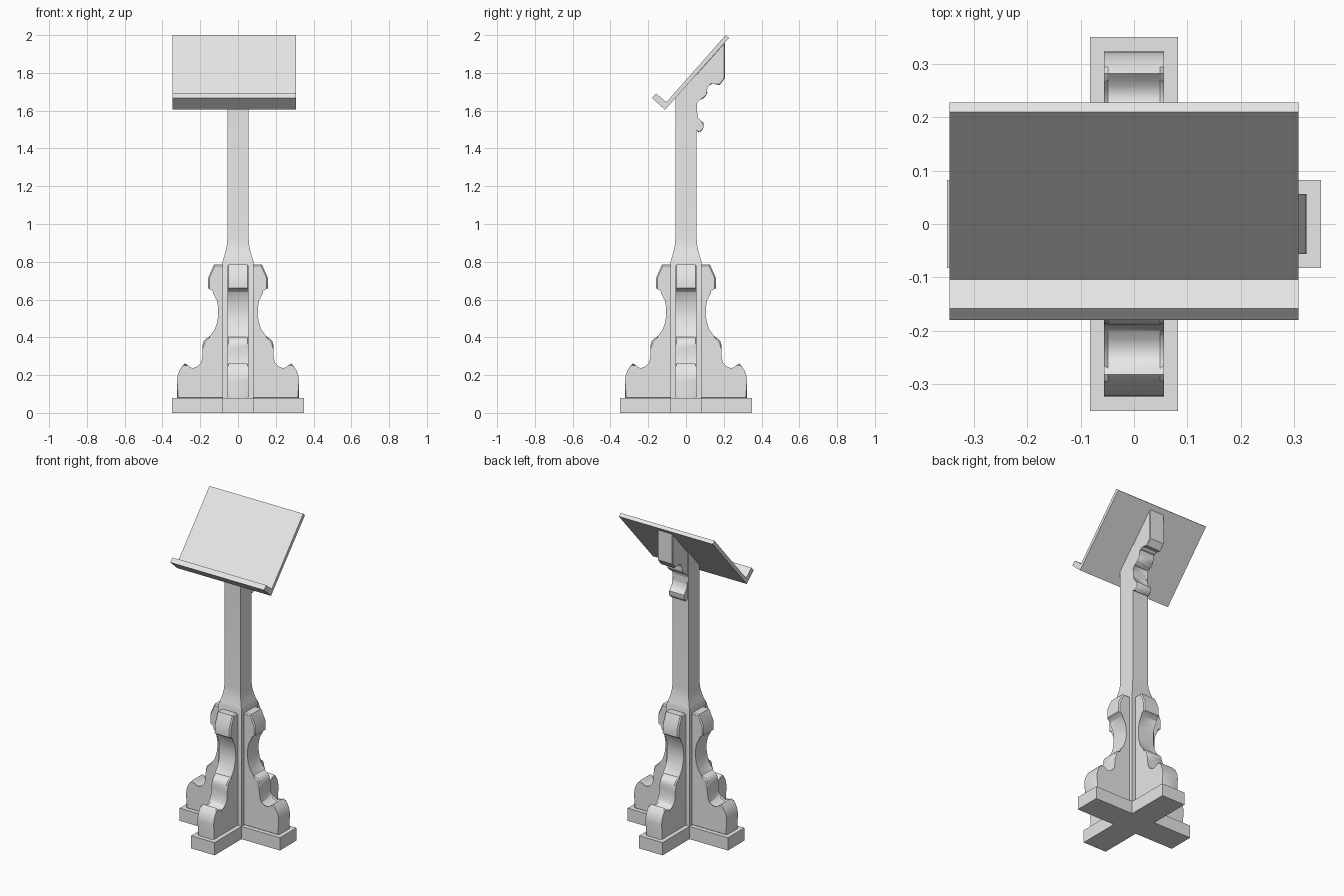
import bpy, bmesh, math
from mathutils import Vector, Matrix

cube = bpy.data.objects.get("Cube")
if cube:
    bpy.data.objects.remove(cube, do_unlink=True)

grey = bpy.data.materials.new("light grey")
grey.use_nodes = True
grey.diffuse_color = (0.8, 0.8, 0.8, 1)
grey.node_tree.nodes["Principled BSDF"].inputs["Base Color"].default_value = (0.8, 0.8, 0.8, 1)


def finish(name, bm):
    bmesh.ops.recalc_face_normals(bm, faces=bm.faces)
    mesh = bpy.data.meshes.new(name)
    bm.to_mesh(mesh)
    bm.free()
    mesh.materials.append(grey)
    obj = bpy.data.objects.new(name, mesh)
    bpy.context.collection.objects.link(obj)
    bpy.ops.object.select_all(action='DESELECT')
    bpy.context.view_layer.objects.active = obj
    obj.select_set(True)
    bpy.ops.object.shade_smooth_by_angle(angle=math.radians(32))
    return obj


def outline(points, steps=6):
    """Expand (u, v, sag) points; sag bows the segment ending there (positive is hollow)."""
    result = []
    for i, (u, v, sag) in enumerate(points):
        end = Vector((u, v))
        if sag:
            start = Vector(points[i - 1][:2])
            d = end - start
            mid = (start + end) / 2 + Vector((-d.y, d.x)) * sag * 2
            for k in range(1, steps):
                t = k / steps
                result.append(start * (1 - t) ** 2 + mid * 2 * t * (1 - t) + end * t ** 2)
        result.append(end)
    return result


def prism(name, profile, low, high, place, chamfer=0):
    """Extrude a profile from low to high; place maps (u, v, w) to x, y, z."""
    bm = bmesh.new()
    caps = [bm.faces.new([bm.verts.new(place(p[0], p[1], w)) for p in profile])
            for w in (low, high)]
    rims = [list(c.verts) for c in caps]
    n = len(profile)
    for i in range(n):
        j = (i + 1) % n
        bm.faces.new((rims[0][i], rims[0][j], rims[1][j], rims[1][i]))
    if chamfer:
        edges = [e for c in caps for e in c.edges]
        bmesh.ops.bevel(bm, geom=edges, offset=chamfer, segments=1,
                        affect='EDGES', clamp_overlap=True)
    return finish(name, bm)


def sideways(u, v, w):
    return (w, u, v)


# Cross-shaped plinth
a, r = 0.082, 0.35
cross = [(a, a), (a, r), (-a, r), (-a, a), (-r, a), (-r, -a),
         (-a, -a), (-a, -r), (a, -r), (a, -a), (r, -a), (r, a)]
prism("base_cross", cross, 0, 0.08, lambda u, v, w: (u, v, w))


# Square post, flared below and cut to the desk slope at the top
def desk_underside(y):
    return 1.605 + (y + 0.111) * 1.121


bm = bmesh.new()
rings = []
for half, z in [(0.082, 0.07), (0.082, 0.8), (0.073, 0.83), (0.065, 0.86),
                (0.059, 0.89), (0.056, 0.925), (0.056, None)]:
    corners = [(-half, -half), (half, -half), (half, half), (-half, half)]
    rings.append([bm.verts.new((x, y, z if z else desk_underside(y) + 0.004))
                  for x, y in corners])
for lower, upper in zip(rings, rings[1:]):
    for i in range(4):
        j = (i + 1) % 4
        bm.faces.new((lower[i], lower[j], upper[j], upper[i]))
bm.faces.new(rings[0])
bm.faces.new(rings[-1])
finish("post", bm)

# Four scrolled feet around the post
foot = outline([(0.04, 0.075, 0), (0.323, 0.075, 0), (0.323, 0.17, 0),
                (0.282, 0.262, -0.1), (0.2, 0.25, 0.3), (0.188, 0.355, 0.05),
                (0.143, 0.403, -0.2), (0.127, 0.638, 0.13), (0.158, 0.66, 0.05),
                (0.158, 0.715, 0), (0.127, 0.785, 0), (0.04, 0.785, 0)])
for i, side in enumerate(("left", "back", "right", "front")):
    turn = Matrix.Rotation(i * math.pi / 2, 3, 'Z')
    prism("foot_" + side, foot, -0.056, 0.056,
          lambda u, v, w: turn @ Vector((u, w, v)), 0.007)

# Scrolled bracket behind the post
bracket = outline([(0.03, 1.5, 0), (0.055, 1.5, 0), (0.068, 1.485, 0),
                   (0.092, 1.512, -0.15), (0.094, 1.534, 0), (0.075, 1.545, 0),
                   (0.064, 1.655, 0.14), (0.113, 1.695, -0.15), (0.12, 1.735, 0.1),
                   (0.14, 1.747, -0.15), (0.178, 1.735, 0), (0.206, 1.772, 0),
                   (0.206, desk_underside(0.206) + 0.004, 0),
                   (0.03, desk_underside(0.03) + 0.004, 0)])
prism("bracket", bracket, -0.05, 0.054, sideways, 0.004)

# Sloping desk with its book ledge
desk = [(-0.111, 1.605), (0.228, 1.985), (0.21, 2.0),
        (-0.104, 1.645), (-0.158, 1.69), (-0.18, 1.667)]
prism("desk_board", desk, -0.346, 0.308, sideways)
